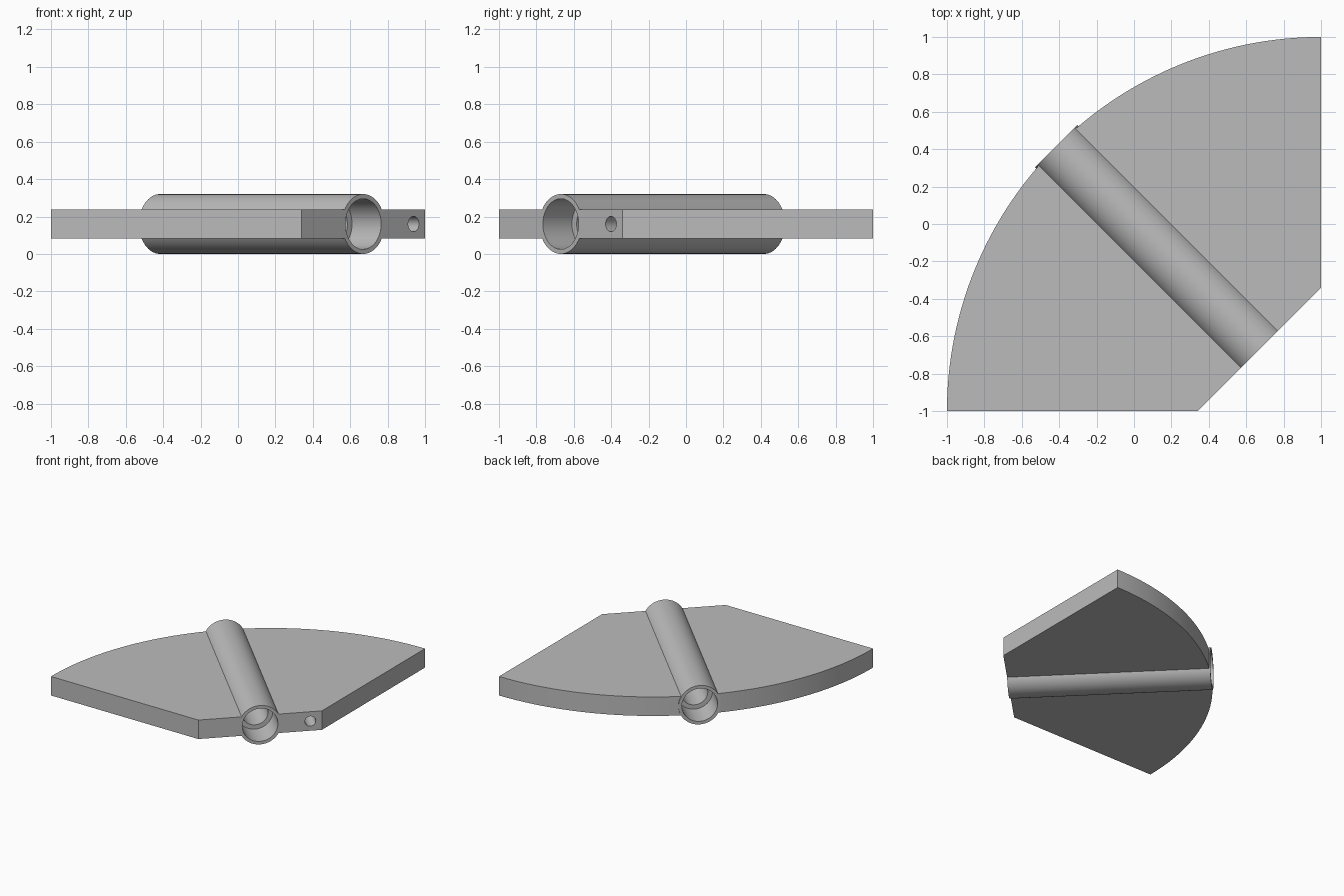
import bpy, bmesh, math
from mathutils import Vector

cube = bpy.data.objects.get("Cube")
if cube:
    bpy.data.objects.remove(cube, do_unlink=True)

MID_Z = 0.16
CORNER = Vector((1, -1, MID_Z))            # centre of the quarter disc
AXIS = Vector((-1, 1, 0)).normalized()     # runs from the corner to the arc
SIDE = Vector((1, 1, 0)).normalized()
NOSE, RIM = 0.467, 2.003                   # distances of the two tube ends
HALF = 0.078                               # half the plate thickness

grey = bpy.data.materials.new("plain grey")
grey.use_nodes = True
grey.diffuse_color = (0.5, 0.5, 0.5, 1)
grey.node_tree.nodes["Principled BSDF"].inputs["Base Color"].default_value = (0.5, 0.5, 0.5, 1)


def rod(name, radius, start, end, offset=0):
    """Cylinder along the tube axis, between two distances from the corner."""
    place = CORNER + AXIS * (start + end) / 2 + SIDE * offset
    bpy.ops.mesh.primitive_cylinder_add(vertices=64, radius=radius, depth=end - start, location=place)
    ob = bpy.context.object
    ob.name = name
    ob.rotation_euler = AXIS.to_track_quat('Z', 'Y').to_euler()
    return ob


def combine(body, other, operation):
    mod = body.modifiers.new(other.name, 'BOOLEAN')
    mod.operation, mod.object, mod.solver = operation, other, 'EXACT'
    bpy.context.view_layer.objects.active = body
    bpy.ops.object.modifier_apply(modifier=mod.name)
    bpy.data.objects.remove(other, do_unlink=True)


# Quarter disc plate
bm = bmesh.new()
steps = 64
outline = [bm.verts.new((1, -1, MID_Z - HALF))]
for i in range(steps + 1):
    a = math.pi / 2 * (1 + i / steps)
    outline.append(bm.verts.new((1 + 2 * math.cos(a), -1 + 2 * math.sin(a), MID_Z - HALF)))
base = bm.faces.new(outline)
top = bmesh.ops.extrude_face_region(bm, geom=[base])
bmesh.ops.translate(bm, vec=(0, 0, 2 * HALF),
                    verts=[g for g in top["geom"] if isinstance(g, bmesh.types.BMVert)])
bmesh.ops.recalc_face_normals(bm, faces=bm.faces)
mesh = bpy.data.meshes.new("sector_plate")
bm.to_mesh(mesh)
bm.free()
plate = bpy.data.objects.new("sector_plate_with_tube", mesh)
bpy.context.collection.objects.link(plate)

# Tube body across the middle
combine(plate, rod("tube", 0.16, 0.3, RIM), 'UNION')

# Flat cut across the corner
bpy.ops.mesh.primitive_cube_add(size=2, location=CORNER + AXIS * (NOSE - 1))
corner_cut = bpy.context.object
corner_cut.name = "corner_cut"
corner_cut.rotation_euler.z = math.radians(45)
combine(plate, corner_cut, 'DIFFERENCE')

# Through bore, a wider socket at each end, and the small blind hole
for args in (("through_bore", 0.10, 0.2, 2.2),
             ("nose_socket", 0.135, 0.2, NOSE + 0.22),
             ("rim_socket", 0.135, RIM - 0.22, 2.2),
             ("pin_hole", 0.041, 0.2, NOSE + 0.3, 0.38)):
    combine(plate, rod(*args), 'DIFFERENCE')

# Finish
plate.data.materials.clear()
plate.data.materials.append(grey)
for face in plate.data.polygons:
    face.material_index = 0
bpy.ops.object.select_all(action='DESELECT')
plate.select_set(True)
bpy.context.view_layer.objects.active = plate
bpy.ops.object.shade_smooth_by_angle(angle=math.radians(30))
